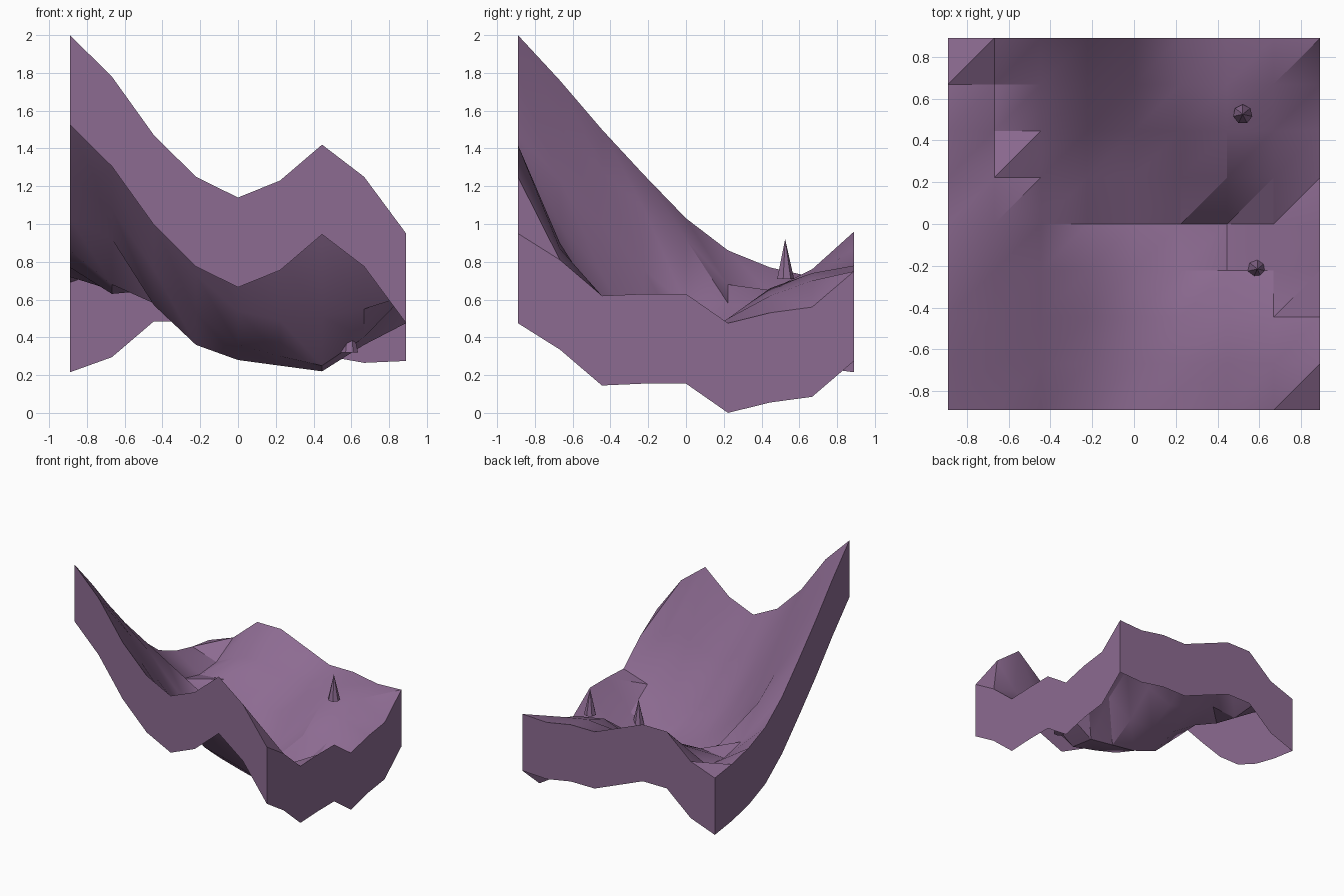
import bpy
import bmesh
from math import radians

HALF = 0.89
SKIRT = 0.475
COUNT = 9
STEP = 2 * HALF / (COUNT - 1)

# Ground heights in hundredths, one row per line from front to back
HEIGHTS = [
    [200, 178, 147, 125, 114, 123, 142, 125, 95],
    [176, 153, 124, 100, 83, 82, 90, 87, 81],
    [150, 128, 100, 73, 54, 49, 51, 55, 62],
    [126, 108, 76, 53, 36, 30, 25, 40, 63],
    [103, 92, 57, 36, 28, 25, 22, 36, 63],
    [86, 68, 58, 44, 38, 38, 50, 50, 47.5],
    [77, 63, 65, 56, 50, 58, 66, 62, 53],
    [72, 65, 76, 76, 72, 72, 74, 70, 56],
    [69, 77, 96, 96, 87, 78, 78, 74, 75],
]


def flat_material(name, colour):
    mat = bpy.data.materials.new(name)
    mat.use_nodes = True
    mat.diffuse_color = colour
    mat.node_tree.nodes["Principled BSDF"].inputs["Base Color"].default_value = colour
    return mat


def add_object(name, bm, mat):
    mesh = bpy.data.meshes.new(name)
    bm.to_mesh(mesh)
    bm.free()
    obj = bpy.data.objects.new(name, mesh)
    obj.data.materials.append(mat)
    bpy.context.collection.objects.link(obj)
    return obj


def build_ground(mat):
    bm = bmesh.new()
    grid = [[bm.verts.new((i * STEP - HALF, j * STEP - HALF, h / 100))
             for i, h in enumerate(row)] for j, row in enumerate(HEIGHTS)]

    # Every cell is split along the same diagonal
    for near, far in zip(grid, grid[1:]):
        for i in range(COUNT - 1):
            bm.faces.new((near[i], near[i + 1], far[i + 1]))
            bm.faces.new((near[i], far[i + 1], far[i]))

    # Skirt walls follow the rim downwards; the underside stays open
    rim = (grid[0][:-1] + [row[-1] for row in grid[:-1]]
           + grid[-1][:0:-1] + [row[0] for row in grid[:0:-1]])
    low = [bm.verts.new((v.co.x, v.co.y, v.co.z - SKIRT)) for v in rim]
    for k in range(len(rim)):
        n = (k + 1) % len(rim)
        bm.faces.new((low[k], low[n], rim[n], rim[k]))
    return add_object("ground", bm, mat)


def build_spike(name, x, y, base, mat):
    bm = bmesh.new()
    bmesh.ops.create_cone(bm, cap_ends=True, segments=7, radius1=0.047,
                          radius2=0, depth=0.21)
    obj = add_object(name, bm, mat)
    obj.location = (x, y, base + 0.105)
    return obj


cube = bpy.data.objects.get("Cube")
if cube:
    bpy.data.objects.remove(cube, do_unlink=True)

mauve = flat_material("dusty_mauve", (0.265, 0.147, 0.285, 1))
ground = build_ground(mauve)

# Two small cone trees
build_spike("back_cone_tree", 0.52, 0.525, 0.71, mauve)
build_spike("front_cone_tree", 0.59, -0.215, 0.32, mauve)

# Smooth slopes with crisp creases
bpy.ops.object.select_all(action="DESELECT")
ground.select_set(True)
bpy.context.view_layer.objects.active = ground
bpy.ops.object.shade_smooth_by_angle(angle=radians(30))
